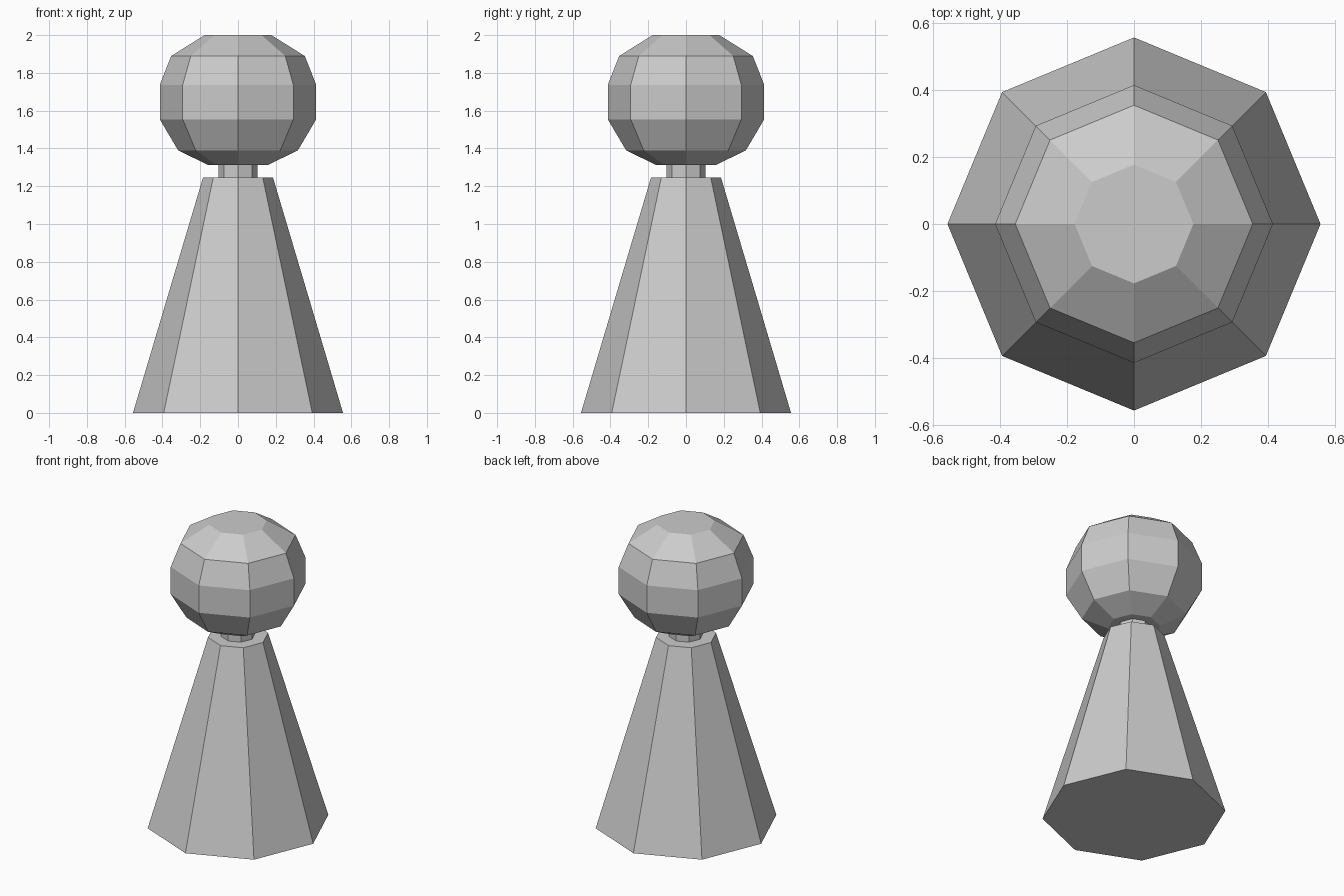
import bpy, bmesh
from math import cos, sin, pi

if "Cube" in bpy.data.objects:
    bpy.data.objects.remove(bpy.data.objects["Cube"])

SIDES = 8


def lathe(name, profile):
    """Closed eight-sided solid from (radius, height) rings, bottom to top."""
    bm = bmesh.new()
    rings = [[bm.verts.new((r * cos(2 * pi * i / SIDES), r * sin(2 * pi * i / SIDES), z))
              for i in range(SIDES)] for r, z in profile]
    for low, high in zip(rings, rings[1:]):
        for i in range(SIDES):
            j = (i + 1) % SIDES
            bm.faces.new((low[i], low[j], high[j], high[i]))
    bm.faces.new(rings[0][::-1])
    bm.faces.new(rings[-1])
    mesh = bpy.data.meshes.new(name)
    bm.to_mesh(mesh)
    bm.free()
    obj = bpy.data.objects.new(name, mesh)
    bpy.context.collection.objects.link(obj)
    return obj


# Tapered body
lathe("body", [(0.556, 0), (0.185, 1.247)])

# Short neck between body and head
lathe("neck", [(0.104, 1.247), (0.104, 1.313)])

# Faceted round head with flat top and bottom
lathe("head", [(0.16, 1.313), (0.317, 1.39), (0.414, 1.554),
               (0.414, 1.737), (0.354, 1.889), (0.177, 2.0)])
